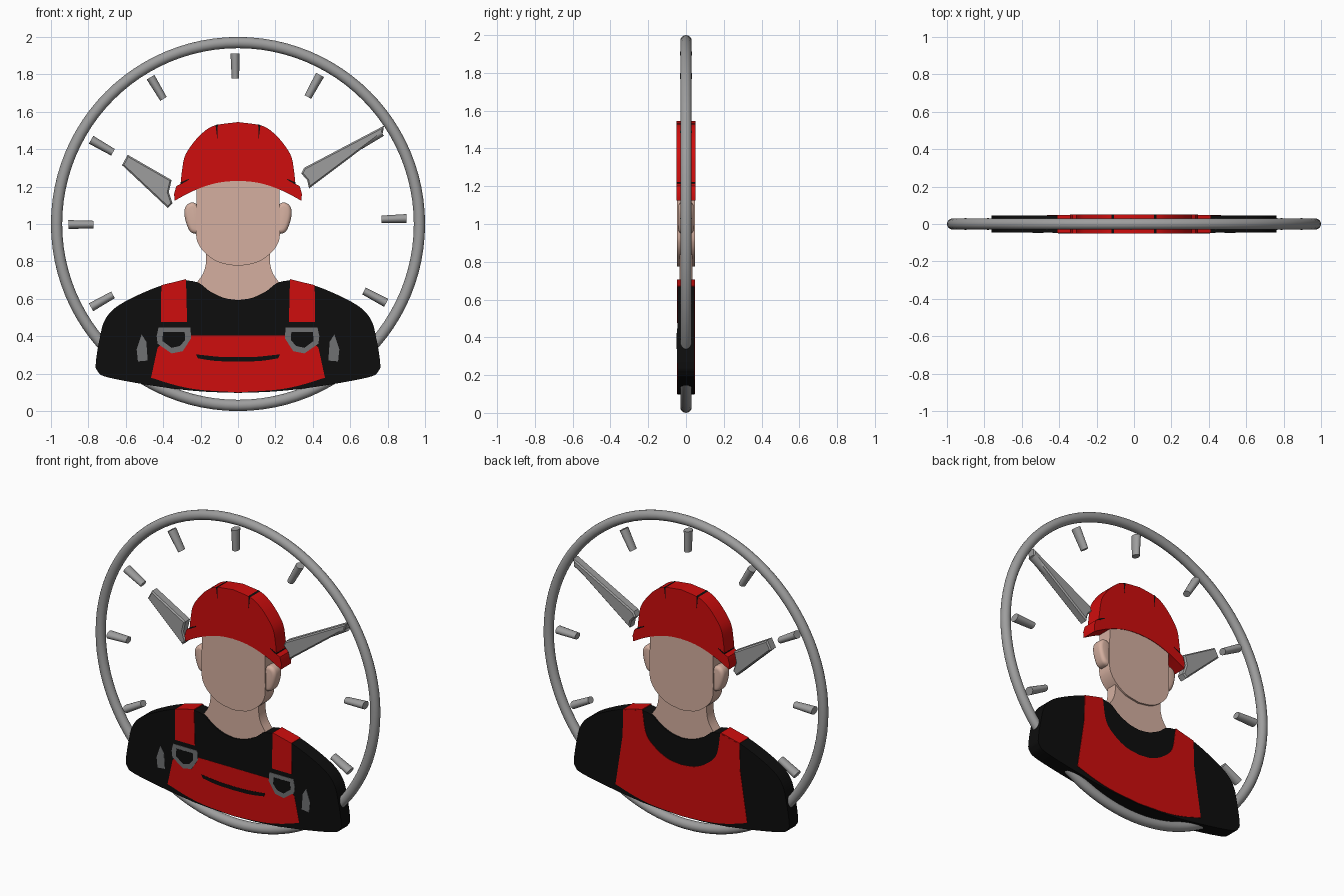
import bpy, bmesh, math
from mathutils import Vector, Matrix

if "Cube" in bpy.data.objects:
    bpy.data.objects.remove(bpy.data.objects["Cube"])


def material(name, rgb):
    m = bpy.data.materials.new(name)
    m.diffuse_color = (*rgb, 1)
    m.use_nodes = True
    m.node_tree.nodes["Principled BSDF"].inputs["Base Color"].default_value = m.diffuse_color
    return m


RED = material("red", (0.62, 0.004, 0.004))
BLACK = material("black", (0.004, 0.004, 0.004))
SKIN = material("skin", (0.66, 0.43, 0.35))
STEEL = material("steel_grey", (0.34, 0.34, 0.34))
DARK = material("buckle_grey", (0.16, 0.165, 0.17))


def finish(name, bm, mat, angle=35):
    bmesh.ops.recalc_face_normals(bm, faces=bm.faces)
    me = bpy.data.meshes.new(name)
    bm.to_mesh(me)
    bm.free()
    me.materials.append(mat)
    me.shade_smooth()
    me.set_sharp_from_angle(angle=math.radians(angle))
    ob = bpy.data.objects.new(name, me)
    bpy.context.collection.objects.link(ob)
    return ob


def curve(pts, n=6):
    """Catmull-Rom curve through the points."""
    p = [Vector(q) for q in pts]
    p = [2 * p[0] - p[1]] + p + [2 * p[-1] - p[-2]]
    out = []
    for a, b, c, d in zip(p, p[1:], p[2:], p[3:]):
        for i in range(n):
            t = i / n
            out.append(0.5 * (2 * b + (c - a) * t + (2 * a - 5 * b + 4 * c - d) * t * t
                              + (3 * b - a - 3 * c + d) * t ** 3))
    return [tuple(q) for q in out] + [tuple(pts[-1])]


def whole(half):
    """Left half outline, from centre top to centre bottom, plus its mirror image."""
    return half + [(-x, z) for x, z in reversed(half) if abs(x) > 1e-5]


def prism(name, pts, y0, y1, mat, side=1, bevel=0.0, segs=2):
    bm = bmesh.new()
    clean = [p for i, p in enumerate(pts) if (Vector(p) - Vector(pts[i - 1])).length > 1e-4]
    f = bm.faces.new([bm.verts.new((x * side, y0, z)) for x, z in clean])
    r = bmesh.ops.extrude_face_region(bm, geom=[f])
    for v in r["geom"]:
        if isinstance(v, bmesh.types.BMVert):
            v.co.y = y1
    if f.is_valid and len(bm.faces) == len(clean) + 1:
        bm.faces.new(list(f.verts))
    if bevel:
        rim = [e for e in bm.edges if abs(e.verts[0].co.y - e.verts[1].co.y) < 1e-6]
        bmesh.ops.bevel(bm, geom=rim, offset=bevel, segments=segs, profile=0.5, affect='EDGES')
    return finish(name, bm, mat)


# Dial ring
bpy.ops.mesh.primitive_torus_add(major_radius=0.97, minor_radius=0.03, major_segments=96,
                                 minor_segments=16, location=(0, 0, 1),
                                 rotation=(math.pi / 2, 0, 0))
ring = bpy.context.object
ring.name = "dial_ring"
ring.data.materials.append(STEEL)
ring.data.shade_smooth()

# Hour ticks: oval bars pointing at the centre
for i, (x, z) in enumerate([(-.84, .997), (-.727, 1.417), (-.433, 1.727), (-.015, 1.845),
                            (.406, 1.738), (.71, 1.455), (.834, 1.027), (.733, .61),
                            (-.727, .588)]):
    bm = bmesh.new()
    bmesh.ops.create_cone(bm, cap_ends=True, segments=16, radius1=.02, radius2=.024, depth=.135,
                          matrix=Matrix.Diagonal((1, 1.3, 1, 1)))
    turn = math.atan2(x, z - 1)
    bmesh.ops.transform(bm, verts=bm.verts,
                        matrix=Matrix.Translation((x, 0, z)) @ Matrix.Rotation(turn, 4, 'Y'))
    finish(f"hour_tick_{i + 1}", bm, STEEL)

# Clock hands
prism("short_hand", [(-.59, 1.37), (-.62, 1.315), (-.375, 1.085), (-.35, 1.11), (-.37, 1.17),
                     (-.355, 1.235)], -.03, .03, STEEL, bevel=.008, segs=1)
prism("long_hand", [(.78, 1.525), (.775, 1.487), (.38, 1.19), (.37, 1.235), (.338, 1.27),
                    (.353, 1.3)], -.03, .03, STEEL, bevel=.008, segs=1)

# Shirt
neckline = curve([(0, .593), (-.075, .605), (-.15, .64), (-.21, .685), (-.28, .70)])
shoulder = curve([(-.28, .70), (-.44, .66), (-.63, .57), (-.71, .49), (-.74, .385), (-.76, .26),
                  (-.752, .215), (-.695, .18), (-.42, .13), (-.2, .105), (0, .097)])
prism("shirt", whole(neckline + shoulder), -.045, .045, BLACK)

# Front bib with pocket slit, and back panel
hem = [(-.465, .178), (-.33, .137), (-.2, .113), (0, .1)]
prism("front_bib", whole([(0, .405), (-.36, .405), (-.43, .34)] + curve(hem)), -.0465, -.04, RED)
prism("pocket_slit", whole(curve([(0, .288), (-.1, .29), (-.225, .303)])
                           + curve([(-.215, .282), (-.12, .268), (0, .264)])),
      -.048, -.042, BLACK)
back = curve([(0, .425), (-.1, .44), (-.19, .49), (-.25, .56), (-.275, .698)])
prism("back_panel", whole(back + [(-.41, .668), (-.415, .5)] + curve(hem)), .04, .0475, RED)

# Parts that repeat on both sides
for s, tag in ((1, "left"), (-1, "right")):
    prism(f"strap_{tag}", [(-.41, .673), (-.278, .705), (-.272, .475), (-.412, .475)],
          -.0475, .0465, RED, s)
    prism(f"buckle_{tag}", [(-.425, .447), (-.255, .447), (-.25, .39), (-.295, .32),
                            (-.355, .308), (-.43, .36), (-.435, .4)], -.048, -.042, DARK, s)
    prism(f"buckle_opening_{tag}", [(-.4, .422), (-.285, .422), (-.283, .38), (-.31, .348),
                                    (-.355, .338), (-.405, .375)], -.0495, -.044, BLACK, s)
    prism(f"side_patch_{tag}", [(-.515, .41), (-.49, .37), (-.483, .27), (-.535, .265),
                                (-.542, .33)], -.0475, -.042, DARK, s)
    ear = curve([(-.2, 1.09), (-.24, 1.115), (-.275, 1.1), (-.287, 1.06), (-.275, 1.0),
                 (-.25, .955), (-.2, .945)], 4)
    prism(f"ear_{tag}", ear, -.04, .04, SKIN, s, bevel=.022, segs=4)
    # Dark grooves in the helmet
    prism(f"helmet_groove_{tag}", [(-.12, 1.528), (-.108, 1.533), (-.11, 1.45)],
          -.0505, .0505, BLACK, s)
    prism(f"brim_groove_{tag}", [(-.307, 1.211), (-.307, 1.222), (-.26, 1.243), (-.265, 1.235)],
          -.0505, .0505, BLACK, s)

# Neck and head
prism("neck", whole([(0, .9), (-.17, .9)] + curve([(-.17, .84), (-.173, .78), (-.19, .73),
                                                  (-.225, .68)]) + [(-.15, .6), (0, .56)]),
      -.035, .035, SKIN)
prism("head", whole([(0, 1.27), (-.222, 1.21)]
                    + curve([(-.222, 1.15), (-.225, .96), (-.21, .89), (-.165, .835),
                             (-.096, .793), (0, .775)])), -.047, .047, SKIN)

# Helmet
dome = curve([(0, 1.545), (-.123, 1.527), (-.19, 1.487), (-.246, 1.425), (-.285, 1.36),
              (-.3, 1.28), (-.307, 1.215)])
brim = [(-.33, 1.202), (-.342, 1.16), (-.338, 1.125)]
under = curve([(-.338, 1.125), (-.25, 1.172), (-.16, 1.207), (-.08, 1.225), (0, 1.231)])
prism("helmet", whole(dome + brim + under), -.05, .05, RED)
